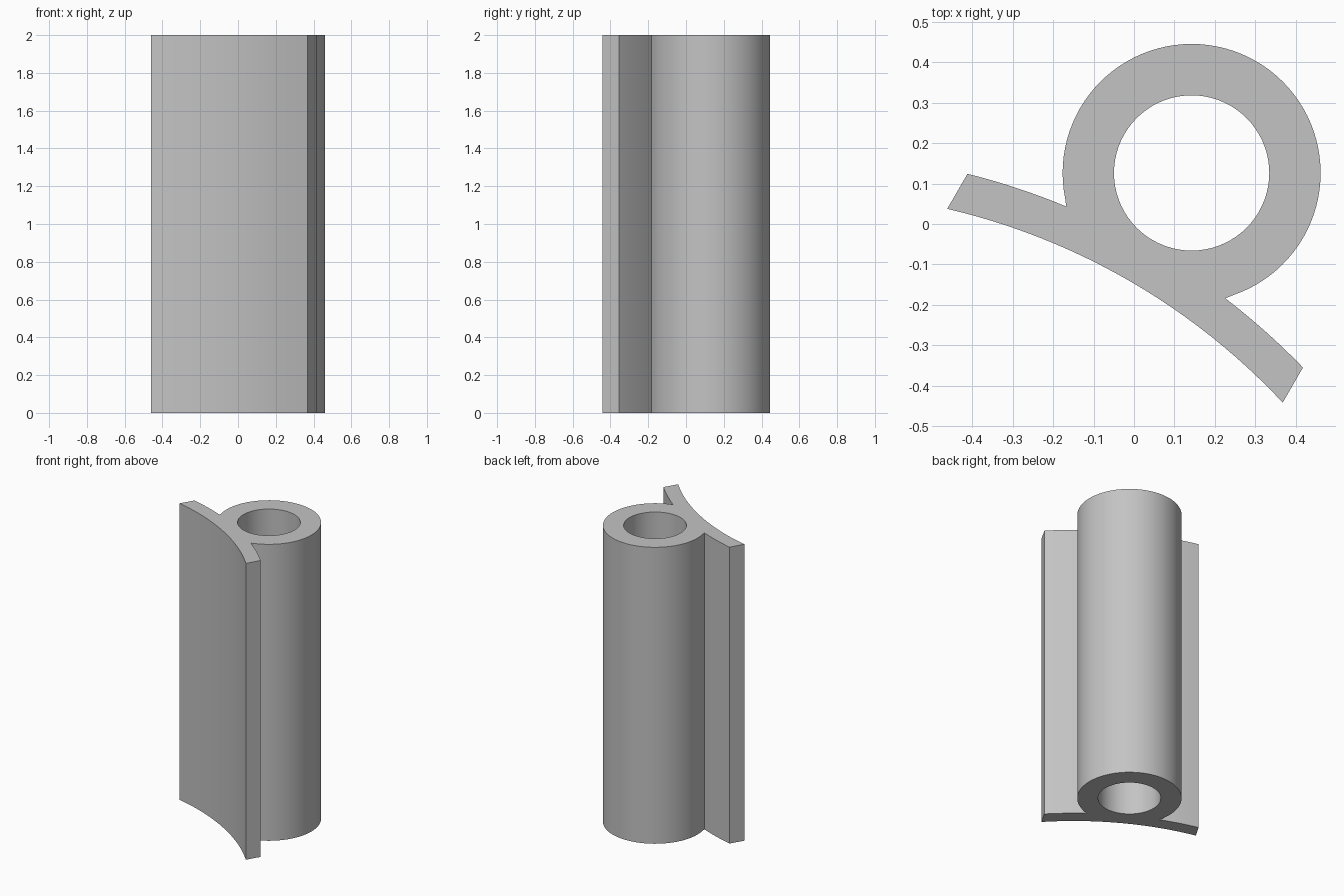
import bpy, bmesh
from math import sin, cos, asin, radians, tau
from mathutils import Matrix, Vector

if "Cube" in bpy.data.objects:
    bpy.data.objects.remove(bpy.data.objects["Cube"], do_unlink=True)

HEIGHT = 2.0
TUBE_Y, TUBE_R, BORE_R = 0.379, 0.319, 0.192   # tube, in saddle coordinates
HALF_WIDTH, SADDLE_Y = 0.479, -1.58            # saddle plate and its arc centre
INNER_R, OUTER_R = 1.651, 1.747
NOTCH_X = 0.227                                # where the plate meets the tube


def arc(cy, r, start, end, steps):
    """Points on a circle centred at (0, cy)."""
    angles = [start + (end - start) * i / steps for i in range(steps + 1)]
    return [(r * cos(a), cy + r * sin(a)) for a in angles]


def plate_arc(r, x0, x1, steps):
    """Points along a saddle surface between two x positions."""
    up = radians(90)
    return arc(SADDLE_Y, r, up - asin(x0 / r), up - asin(x1 / r), steps)


# Outline: concave face, right wing, tube, left wing
outline = plate_arc(INNER_R, -HALF_WIDTH, HALF_WIDTH, 24)
outline += plate_arc(OUTER_R, HALF_WIDTH, NOTCH_X, 8)
outline += arc(TUBE_Y, TUBE_R, radians(-45), radians(225), 72)[1:-1]
outline += plate_arc(OUTER_R, -NOTCH_X, -HALF_WIDTH, 8)
bore = arc(TUBE_Y, BORE_R, 0, tau, 72)[:-1]

# Fill between the outline and the bore, then extrude upward
bm = bmesh.new()
edges = []
for loop in (outline, bore):
    verts = [bm.verts.new((x, y, 0)) for x, y in loop]
    edges += [bm.edges.new((v, verts[i - 1])) for i, v in enumerate(verts)]
bmesh.ops.triangle_fill(bm, edges=edges, use_beauty=True)
result = bmesh.ops.extrude_face_region(bm, geom=bm.faces[:], use_keep_orig=True)
top = [g for g in result["geom"] if isinstance(g, bmesh.types.BMVert)]
bmesh.ops.translate(bm, verts=top, vec=(0, 0, HEIGHT))
bmesh.ops.recalc_face_normals(bm, faces=bm.faces[:])

# Turn the saddle into place
place = Matrix.Translation(Vector((-0.047, -0.202, 0))) @ Matrix.Rotation(radians(-30), 4, "Z")
bm.transform(place)

mesh = bpy.data.meshes.new("saddle_tube")
bm.to_mesh(mesh)
bm.free()
part = bpy.data.objects.new("saddle_tube", mesh)
bpy.context.collection.objects.link(part)

# Plain grey
grey = bpy.data.materials.new("plain_grey")
grey.use_nodes = True
colour = (0.55, 0.55, 0.55, 1)
grey.diffuse_color = colour
grey.node_tree.nodes["Principled BSDF"].inputs["Base Color"].default_value = colour
mesh.materials.append(grey)

bpy.context.view_layer.objects.active = part
part.select_set(True)
bpy.ops.object.shade_smooth_by_angle(angle=radians(30))
